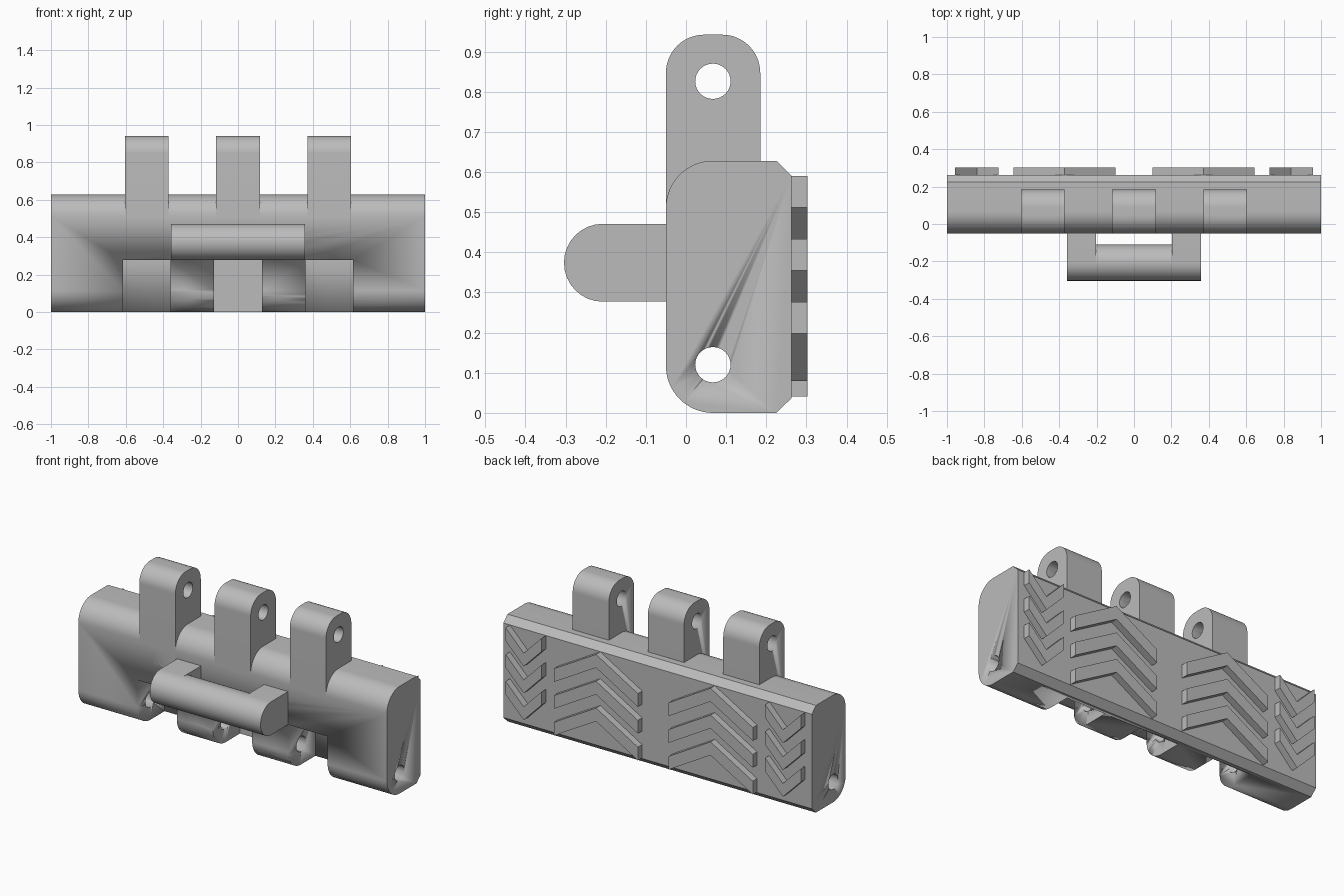
import bpy, bmesh, math

if "Cube" in bpy.data.objects:
    bpy.data.objects.remove(bpy.data.objects["Cube"])

steel = bpy.data.materials.new("track_grey")
steel.diffuse_color = (0.5, 0.5, 0.5, 1)
steel.use_nodes = True
steel.node_tree.nodes["Principled BSDF"].inputs["Base Color"].default_value = steel.diffuse_color


def arc(cy, cz, r, a0, a1, n=16):
    """Points on an arc in the side (y, z) plane, angles in degrees."""
    return [(cy + r * math.cos(math.radians(a0 + (a1 - a0) * i / n)),
             cz + r * math.sin(math.radians(a0 + (a1 - a0) * i / n))) for i in range(n + 1)]


def prism(name, pts, depth, smooth=True):
    """Extrude a closed outline of 3D points by a vector."""
    bm = bmesh.new()
    face = bm.faces.new([bm.verts.new(p) for p in pts])
    ext = bmesh.ops.extrude_face_region(bm, geom=[face])
    bmesh.ops.translate(bm, vec=depth, verts=[v for v in ext["geom"] if isinstance(v, bmesh.types.BMVert)])
    bmesh.ops.recalc_face_normals(bm, faces=bm.faces)
    mesh = bpy.data.meshes.new(name)
    bm.to_mesh(mesh)
    bm.free()
    mesh.materials.append(steel)
    ob = bpy.data.objects.new(name, mesh)
    bpy.context.collection.objects.link(ob)
    if smooth:
        bpy.ops.object.select_all(action='DESELECT')
        ob.select_set(True)
        bpy.context.view_layer.objects.active = ob
        bpy.ops.object.shade_smooth_by_angle(angle=math.radians(30))
    return ob


def side_prism(name, profile, x0, x1):
    return prism(name, [(x0, y, z) for y, z in profile], (x1 - x0, 0, 0))


def cut(ob, cutters):
    """Subtract cutters, then remove them."""
    for c in cutters:
        mod = ob.modifiers.new("cut", 'BOOLEAN')
        mod.operation, mod.solver, mod.object = 'DIFFERENCE', 'EXACT', c
        bpy.context.view_layer.objects.active = ob
        bpy.ops.object.modifier_apply(modifier=mod.name)
        bpy.data.objects.remove(c)


def pin_hole(z, x0, x1):
    return side_prism("pin_cutter", arc(0.067, z, 0.044, 0, 348.75, 31), x0, x1)


# Main body: rounded front, chamfered back
body = side_prism("link_body",
                  arc(0.067, 0.511, 0.117, 90, 180) + arc(0.067, 0.117, 0.117, 180, 270)
                  + [(0.225, 0), (0.263, 0.037), (0.263, 0.591), (0.225, 0.628)], -1, 1)

# Slots for the neighbouring lugs and the lower pin hole
slots = [side_prism("slot_cutter", [(-0.2, -0.1), (0.2, -0.1), (0.2, 0.277), (-0.2, 0.277)], x - 0.127, x + 0.127)
         for x in (-0.489, 0, 0.489)]
cut(body, slots + [pin_hole(0.12, -1.1, 1.1)])

# Three upper hinge lugs with pin holes
for i, x in enumerate((-0.488, 0, 0.488)):
    lug = side_prism(f"hinge_lug_{i + 1}",
                     [(-0.05, 0.4)] + [(0.185, 0.4)] + arc(0.09, 0.847, 0.095, 0, 90)
                     + arc(0.045, 0.847, 0.095, 90, 180), x - 0.117, x + 0.117)
    cut(lug, [pin_hole(0.826, x - 0.2, x + 0.2)])

# Front guide: round bar carried by two arms
bar = arc(-0.207, 0.374, 0.097, 0, 348.75, 31)
side_prism("guide_bar", bar, -0.206, 0.206)
for s in (-1, 1):
    side_prism("guide_arm", [(0, 0.277), (0, 0.471)] + arc(-0.207, 0.374, 0.097, 90, 270),
               s * 0.204, s * 0.359)

# Chevron treads on the back: wide ones point up, narrow ones point down
for s in (-1, 1):
    for k in range(3):
        dz = k * 0.157
        for name, x0, xm, x1, tip, mid in (("wide_tread", 0.1, 0.371, 0.645, 0.355, 0.512),
                                           ("narrow_tread", 0.725, 0.84, 0.957, 0.512, 0.394)):
            low = [(x0, tip - dz), (xm, mid - dz), (x1, tip - dz)]
            outline = low + [(x, z + 0.078) for x, z in reversed(low)]
            prism(name, [(s * x, 0.255, z) for x, z in outline], (0, 0.048, 0), smooth=False)
